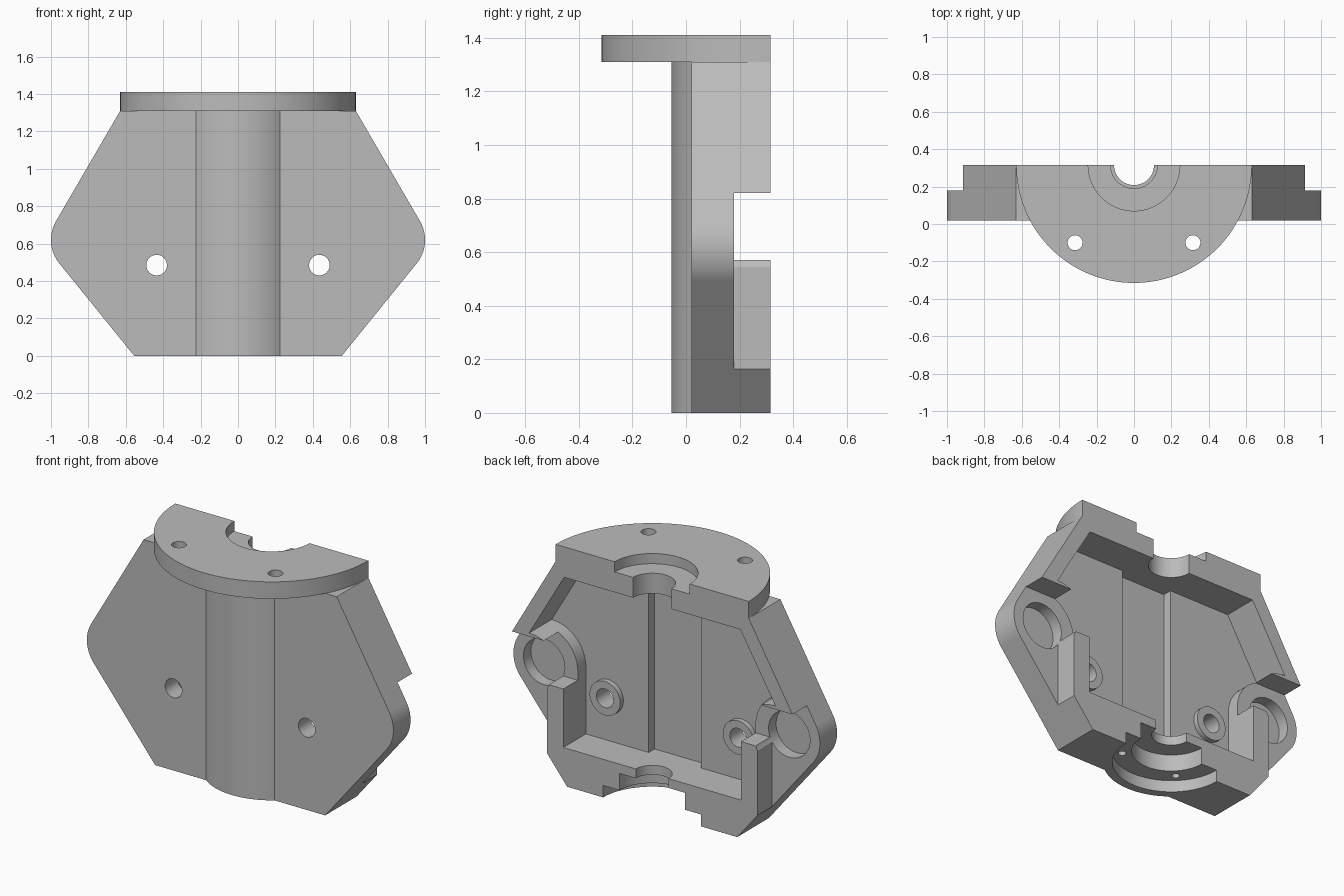
import bpy, bmesh
from math import sin, cos, radians

cube = bpy.data.objects.get("Cube")
if cube:
    bpy.data.objects.remove(cube, do_unlink=True)

BACK = 0.315          # open mating plane, also the shaft axis in y
EAR = (0.8, 0.62)     # ear centre in x, z


def arc(cx, cy, r, start, end, n=32):
    """Points along an arc, angles in degrees."""
    steps = [radians(start + (end - start) * i / n) for i in range(n + 1)]
    return [(cx + r * cos(a), cy + r * sin(a)) for a in steps]


def circle(cx, cy, r, n=64):
    return arc(cx, cy, r, 0, 360, n)[:-1]


def rect(u0, u1, v0, v1):
    return [(u0, v0), (u1, v0), (u1, v1), (u0, v1)]


def mirrored(half):
    """Close a right-hand half outline with its mirror image."""
    return half + [(-u, v) for u, v in reversed(half)]


def prism(name, points, axis, lo, hi):
    """Extrude a 2D outline along y or z."""
    bm = bmesh.new()
    place = (lambda p, t: (p[0], t, p[1])) if axis == "y" else (lambda p, t: (p[0], p[1], t))
    face = bm.faces.new([bm.verts.new(place(p, lo)) for p in points])
    new = bmesh.ops.extrude_face_region(bm, geom=[face])["geom"]
    shift = (0, hi - lo, 0) if axis == "y" else (0, 0, hi - lo)
    bmesh.ops.translate(bm, vec=shift, verts=[v for v in new if isinstance(v, bmesh.types.BMVert)])
    bmesh.ops.recalc_face_normals(bm, faces=bm.faces)
    mesh = bpy.data.meshes.new(name)
    bm.to_mesh(mesh)
    bm.free()
    obj = bpy.data.objects.new(name, mesh)
    bpy.context.collection.objects.link(obj)
    return obj


def combine(operation, points, axis, lo, hi):
    """Boolean a prism into the housing, then discard the tool."""
    tool = prism("tool", points, axis, lo, hi)
    mod = housing.modifiers.new("bool", "BOOLEAN")
    mod.operation, mod.solver, mod.object = operation, "EXACT", tool
    graph = bpy.context.evaluated_depsgraph_get()
    mesh = bpy.data.meshes.new_from_object(housing.evaluated_get(graph))
    housing.modifiers.clear()
    housing.data = mesh
    bpy.data.objects.remove(tool, do_unlink=True)


def add(*args):
    combine("UNION", *args)


def cut(*args):
    combine("DIFFERENCE", *args)


# Main shell with rounded ears
outline = mirrored([(0.555, 0)] + arc(*EAR, 0.2, -39.7, 30.4, 16) + [(0.63, 1.31)])
housing = prism("housing_half", outline, "y", 0.02, BACK)

# Shaft bulge on the front and half-round top flange
add(arc(0, BACK, 0.37, 220, 320), "z", 0, 1.35)
add(arc(0, BACK, 0.63, 180, 360, 64), "z", 1.31, 1.41)

# Main cavity, wrapping around the ear bosses, with a central groove
cavity = [(0.58, 0.225)] + arc(*EAR, 0.22, 180, 89, 24) + [(0.575, 1.23)]
cut(mirrored(cavity), "y", 0.105, 0.5)
cut(rect(-0.17, 0.17, 0.225, 1.23), "y", 0.05, 0.2)

for s in (-1, 1):
    # Side openings above and outside the post
    cut(rect(*sorted((s * 0.5, s * 1.2)), 0.57, 0.82), "y", 0.18, 0.5)
    cut(rect(*sorted((s * 0.688, s * 1.2)), 0.16, 0.6), "y", 0.18, 0.5)
    # Ear pocket
    cut(circle(s * EAR[0], EAR[1], 0.135), "y", 0.11, 0.5)
    # Screw boss and its through hole
    add(circle(s * 0.435, 0.485, 0.1, 48), "y", 0.09, 0.135)
    cut(circle(s * 0.435, 0.485, 0.055, 48), "y", -0.1, 0.2)
    # Flange holes and bottom ledge holes
    cut(circle(s * 0.315, -0.1, 0.04, 32), "z", 1.2, 1.5)
    cut(circle(s * 0.19, 0.125, 0.022, 24), "z", -0.1, 0.17)

# Shaft bores: top counterbore and hole, then stepped bottom seat and hole
for radius, lo, hi in ((0.245, 1.35, 1.5), (0.125, 1.1, 1.4),
                       (0.32, -0.1, 0.07), (0.215, -0.1, 0.17), (0.107, -0.1, 0.3)):
    cut(circle(0, BACK, radius, 72), "z", lo, hi)

# Single grey finish
grey = bpy.data.materials.new("plain_grey")
grey.use_nodes = True
grey.diffuse_color = (0.5, 0.5, 0.5, 1)
grey.node_tree.nodes["Principled BSDF"].inputs["Base Color"].default_value = (0.5, 0.5, 0.5, 1)
housing.data.materials.clear()
housing.data.materials.append(grey)
for poly in housing.data.polygons:
    poly.material_index = 0

# Smooth bores and rounds, crisp edges elsewhere
bpy.ops.object.select_all(action="DESELECT")
bpy.context.view_layer.objects.active = housing
housing.select_set(True)
bpy.ops.object.shade_smooth_by_angle(angle=radians(30))
weighted = housing.modifiers.new("weighted_normals", "WEIGHTED_NORMAL")
weighted.keep_sharp = True
